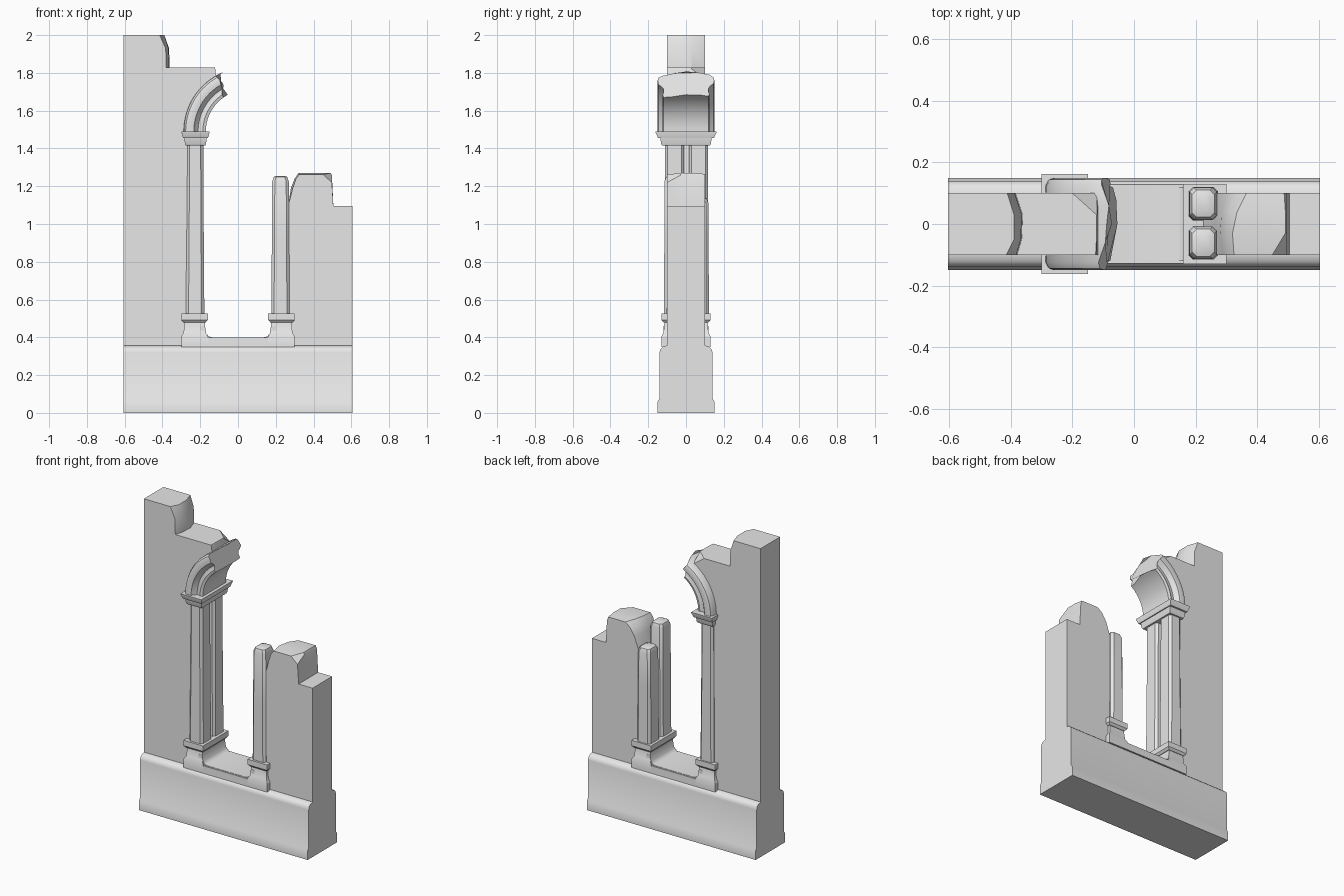
import bpy, bmesh, math

cube = bpy.data.objects.get("Cube")
if cube:
    bpy.data.objects.remove(cube, do_unlink=True)

stone = bpy.data.materials.new("grey stone")
stone.use_nodes = True
GREY = (0.8, 0.8, 0.8, 1)
stone.diffuse_color = GREY
stone.node_tree.nodes["Principled BSDF"].inputs["Base Color"].default_value = GREY


def loft(name, rings, smooth=30):
    """Skin a row of matching closed rings and cap both ends."""
    bm = bmesh.new()
    rows = [[bm.verts.new(p) for p in ring] for ring in rings]
    n = len(rows[0])
    for a, b in zip(rows, rows[1:]):
        for i in range(n):
            j = (i + 1) % n
            bm.faces.new((a[i], a[j], b[j], b[i]))
    bm.faces.new(rows[0])
    bm.faces.new(rows[-1][::-1])
    bmesh.ops.recalc_face_normals(bm, faces=bm.faces)
    mesh = bpy.data.meshes.new(name)
    bm.to_mesh(mesh)
    bm.free()
    mesh.materials.append(stone)
    obj = bpy.data.objects.new(name, mesh)
    bpy.context.collection.objects.link(obj)
    bpy.ops.object.select_all(action='DESELECT')
    obj.select_set(True)
    bpy.context.view_layer.objects.active = obj
    bpy.ops.object.shade_smooth_by_angle(angle=math.radians(smooth))
    return obj


def stack(name, cx, levels, cy=0, chamfer=0.0):
    """Rectangular courses (z, half width, half depth), optionally with cut corners."""
    rings = []
    for z, w, d in levels:
        c = chamfer
        if c:
            pts = [(-w + c, -d), (w - c, -d), (w, -d + c), (w, d - c),
                   (w - c, d), (-w + c, d), (-w, d - c), (-w, -d + c)]
        else:
            pts = [(-w, -d), (w, -d), (w, d), (-w, d)]
        rings.append([(cx + x, cy + y, z) for x, y in pts])
    return loft(name, rings)


# Long base wall with a foot moulding and rounded shoulders
side = [(0.15, 0), (0.15, 0.06), (0.14, 0.075), (0.14, 0.32),
        (0.135, 0.338), (0.122, 0.35), (0.10, 0.357)]
outline = side + [(-y, z) for y, z in reversed(side)]
loft("base_wall", [[(x, y, z) for y, z in outline] for x in (-0.605, 0.605)], 40)

# Arch layout shared by the wall edge and the arch ring
AX, AZ = 0.051, 1.49


def on_arch(r, deg):
    a = math.radians(deg)
    return AX + r * math.cos(a), AZ + r * math.sin(a)


# Tall broken wall: y, top break x, lower break x, ledge end x, ledge end z
rings = []
for y, top, low, end, drop in ((-0.1, -0.415, -0.38, -0.125, 1.82),
                               (-0.05, -0.39, -0.365, -0.122, 1.82),
                               (0.03, -0.39, -0.362, -0.122, 1.82),
                               (0.1, -0.412, -0.385, -0.2, 1.77)):
    prof = [(-0.605, 0.34), (-0.605, 2), (top, 2), (low - 0.003, 1.93),
            (low, 1.828), (end, 1.828), (-0.12, drop)]
    prof += [on_arch(0.285, d) for d in range(125, 181, 11)]
    prof += [(-0.225, 1.45), (-0.225, 0.34)]
    rings.append([(x, y, z) for x, z in prof])
loft("tall_wall", rings, 20)

# Low broken wall: y, chipped left edge x, top left x, top right x, shoulder z, top z
rings = []
for y, chip, left, right, shoulder, top in ((-0.1, 0.29, 0.325, 0.45, 1.22, 1.262),
                                            (-0.03, 0.28, 0.32, 0.492, 1.258, 1.27),
                                            (0.04, 0.285, 0.335, 0.492, 1.258, 1.27),
                                            (0.1, 0.30, 0.365, 0.488, 1.24, 1.265)):
    prof = [(0.225, 0.34), (0.225, 1.0), (0.265, 1.09), (chip, 1.19),
            ((chip + left) / 2, 1.24), (left, top), (right, top),
            (0.497, shoulder), (0.505, 1.095), (0.605, 1.095), (0.605, 0.34)]
    rings.append([(x, y, z) for x, z in prof])
loft("low_wall", rings, 20)

# Window sill with small coves against the plinths
half = [(0.2, 0.35), (0.2, 0.46), (0.175, 0.46), (0.168, 0.42), (0.155, 0.405), (0.135, 0.4)]
sill = half + [(-x, z) for x, z in reversed(half)]
loft("window_sill", [[(x, y, z) for x, z in sill] for y in (-0.118, 0.118)], 40)
stack("sill_skirt", 0, [(0.35, 0.2, 0.13), (0.398, 0.2, 0.128)])

# Plinths and their cap slabs on both sides
for label, s in (("right", -1), ("left", 1)):
    stack(label + "_plinth", s * 0.23, [(0.35, 0.07, 0.13), (0.405, 0.07, 0.13),
          (0.425, 0.058, 0.119), (0.485, 0.054, 0.114)])
    stack(label + "_plinth_cap", s * 0.23, [(0.478, 0.058, 0.118), (0.492, 0.07, 0.13),
          (0.527, 0.07, 0.13)])

# Paired shafts: full height under the arch, snapped on the other side
for label, y, snapped in (("front", -0.061, 1.255), ("back", 0.066, 1.14)):
    stack(label + "_full_shaft", -0.227, [(0.52, 0.049, 0.054), (0.9, 0.046, 0.052),
          (1.43, 0.043, 0.05)], y, 0.014)
    stack(label + "_snapped_shaft", 0.225, [(0.52, 0.048, 0.055), (0.9, 0.046, 0.054),
          (snapped - 0.03, 0.044, 0.053), (snapped - 0.006, 0.036, 0.044),
          (snapped, 0.022, 0.03)], y, 0.014)

# Capital in two flared courses
stack("capital_neck", -0.225, [(1.415, 0.052, 0.126), (1.425, 0.056, 0.132),
      (1.46, 0.06, 0.136)])
stack("capital_slab", -0.225, [(1.455, 0.066, 0.148), (1.487, 0.075, 0.162),
      (1.49, 0.075, 0.162)])

# Broken arch: moulded section swept round, with a ragged end
half = [(0.221, 0.08), (0.221, 0.118), (0.237, 0.124), (0.247, 0.118), (0.262, 0.118),
        (0.274, 0.13), (0.285, 0.146), (0.31, 0.15), (0.328, 0.144), (0.338, 0.125),
        (0.34, 0.06)]
section = [(0.221, 0)] + half + [(0.34, 0)] + [(r, -y) for r, y in reversed(half)]
STEPS = 14
rings = []
for i in range(STEPS + 1):
    ring = []
    for r, y in section:
        end = 117 + 35 * abs(y - 0.03) - 55 * (r - 0.25)
        if i == STEPS:
            end -= 2 * math.sin(60 * r + 25 * y)
        x, z = on_arch(r, 180 + (end - 180) * i / STEPS)
        ring.append((x, y, z))
    rings.append(ring)
loft("broken_arch", rings, 32)
